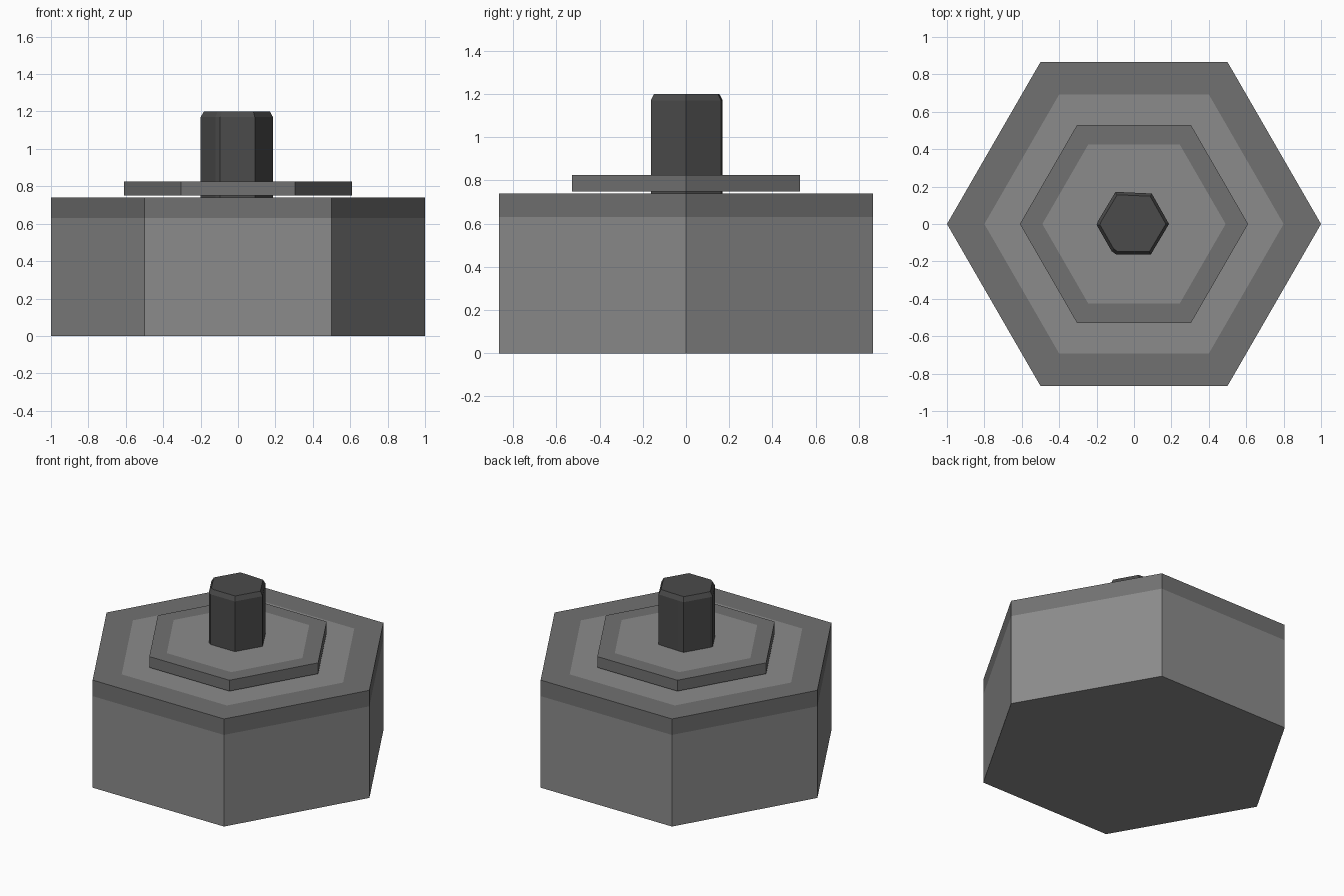
import bpy
import bmesh
import math

if "Cube" in bpy.data.objects:
    bpy.data.objects.remove(bpy.data.objects["Cube"])


def material(name, grey):
    m = bpy.data.materials.new(name)
    m.diffuse_color = (grey, grey, grey, 1)
    m.use_nodes = True
    m.node_tree.nodes["Principled BSDF"].inputs["Base Color"].default_value = m.diffuse_color
    return m


light = material("light_grey", 0.26)
mid = material("mid_grey", 0.165)
dark = material("dark_grey", 0.07)


def hexagon(r):
    return [(r * math.cos(math.radians(60 * i)), r * math.sin(math.radians(60 * i)))
            for i in range(6)]


def loft(name, rings, mats, band_mats):
    """Join (outline, z) rings bottom to top; band_mats: bottom cap, each band, top cap."""
    bm = bmesh.new()
    loops = [[bm.verts.new((x, y, z)) for x, y in outline] for outline, z in rings]
    bm.faces.new(loops[0][::-1]).material_index = band_mats[0]
    for low, high, mat in zip(loops, loops[1:], band_mats[1:]):
        for i in range(len(low)):
            j = (i + 1) % len(low)
            bm.faces.new((low[i], low[j], high[j], high[i])).material_index = mat
    bm.faces.new(loops[-1]).material_index = band_mats[-1]
    mesh = bpy.data.meshes.new(name)
    bm.to_mesh(mesh)
    bm.free()
    for m in mats:
        mesh.materials.append(m)
    obj = bpy.data.objects.new(name, mesh)
    bpy.context.collection.objects.link(obj)
    return obj


# Hexagonal base with a darker rim band around its top edge
loft("base", [(hexagon(1), 0), (hexagon(1), 0.63), (hexagon(1), 0.74), (hexagon(0.8), 0.74)],
     [light, mid], [0, 0, 1, 1, 0])

# Thin plate hovering just above the base, with a darker rim
loft("plate", [(hexagon(0.61), 0.75), (hexagon(0.61), 0.825), (hexagon(0.49), 0.825)],
     [light, mid], [1, 1, 1, 0])

# Dark post: a slightly worn hexagon with a chamfered top
post = [(0.187, 0), (0.095, 0.163), (-0.06, 0.17), (-0.1, 0.17), (-0.193, 0.015),
        (-0.2, -0.005), (-0.12, -0.145), (-0.095, -0.163), (0.09, -0.163)]
cap = [(x * 0.91, y * 0.91) for x, y in post]
loft("post", [(post, 0.74), (post, 1.17), (cap, 1.2)], [dark], [0, 0, 0, 0])
